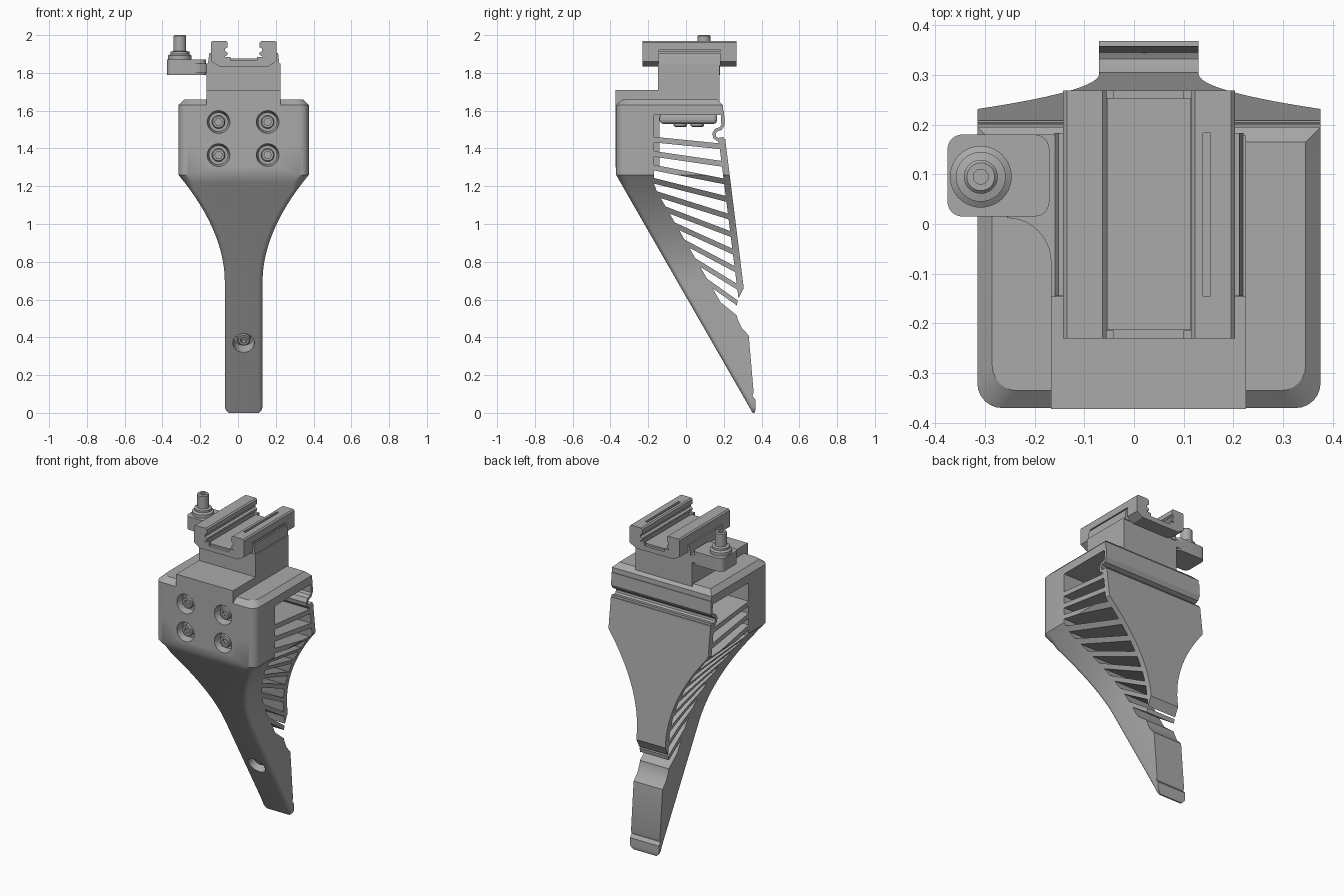
import bpy, bmesh, math
from mathutils import Vector

cube = bpy.data.objects.get("Cube")
if cube:
    bpy.data.objects.remove(cube, do_unlink=True)

CX = 0.03  # symmetry plane of the body
grey = bpy.data.materials.new("machined grey")
grey.use_nodes = True
tone = (0.4, 0.4, 0.4, 1)
grey.diffuse_color = tone
grey.node_tree.nodes["Principled BSDF"].inputs["Base Color"].default_value = tone


def finish(bm, name, bevel=0, segments=3):
    bmesh.ops.recalc_face_normals(bm, faces=bm.faces)
    mesh = bpy.data.meshes.new(name)
    bm.to_mesh(mesh)
    bm.free()
    ob = bpy.data.objects.new(name, mesh)
    bpy.context.collection.objects.link(ob)
    mesh.materials.append(grey)
    if bevel:
        mod = ob.modifiers.new("bevel", 'BEVEL')
        mod.width, mod.segments = bevel, segments
    return ob


def activate(ob):
    bpy.ops.object.select_all(action='DESELECT')
    ob.select_set(True)
    bpy.context.view_layer.objects.active = ob


def smooth(ob):
    activate(ob)
    bpy.ops.object.shade_smooth_by_angle(angle=math.radians(30))


def loft(bm, rings):
    rows = [[bm.verts.new(p) for p in ring] for ring in rings]
    n = len(rows[0])
    for a, b in zip(rows, rows[1:]):
        for i in range(n):
            bm.faces.new((a[i], a[(i + 1) % n], b[(i + 1) % n], b[i]))
    bm.faces.new(rows[0])
    bm.faces.new(rows[-1])


def prism(bm, pts, axis, lo, hi):
    """Extrude a 2D outline along x, y or z."""
    place = {'x': lambda a, b, t: (t, a, b), 'y': lambda a, b, t: (a, t, b),
             'z': lambda a, b, t: (a, b, t)}[axis]
    loft(bm, [[place(a, b, t) for a, b in pts] for t in (lo, hi)])


def prism_object(name, pts, axis, lo, hi, bevel=0, segments=3):
    bm = bmesh.new()
    prism(bm, pts, axis, lo, hi)
    return finish(bm, name, bevel, segments)


def box(name, x, y, z, bevel=0, segments=3):
    pts = [(x[0], y[0]), (x[1], y[0]), (x[1], y[1]), (x[0], y[1])]
    return prism_object(name, pts, 'z', *z, bevel, segments)


def turned(name, origin, direction, profile, sides=40):
    """Solid of (radius, distance) rings along a direction."""
    rot = Vector(direction).to_track_quat('Z', 'Y')
    bm = bmesh.new()
    loft(bm, [[Vector(origin) + rot @ Vector((r * math.cos(k * math.tau / sides),
                                              r * math.sin(k * math.tau / sides), d))
               for k in range(sides)] for r, d in profile])
    return finish(bm, name)


def cut(targets, cutter):
    cutter.hide_render = True
    for ob in targets:
        mod = ob.modifiers.new("cut", 'BOOLEAN')
        mod.operation, mod.solver, mod.object = 'DIFFERENCE', 'EXACT', cutter
        activate(ob)
        bpy.ops.object.modifier_apply(modifier=mod.name)
    bpy.data.objects.remove(cutter, do_unlink=True)


def lerp_table(table, z):
    for (z0, v0), (z1, v1) in zip(table, table[1:]):
        if z <= z1:
            return v0 + (v1 - v0) * (z - z0) / (z1 - z0)
    return table[-1][1]


# Main grip: horizontal sections with rounded front corners
FRONT = [(0, 0.353), (1.26, -0.37), (1.63, -0.37), (1.66, -0.335)]
BACK = [(0, 0.362), (0.015, 0.368), (0.07, 0.368), (0.09, 0.352), (0.11, 0.358), (0.41, 0.332),
        (0.45, 0.295), (0.5, 0.272), (0.55, 0.265), (0.6, 0.275), (0.64, 0.295),
        (0.66, 0.306), (1.43, 0.21), (1.55, 0.198), (1.63, 0.195), (1.66, 0.165)]


def half_width(z):
    if z > 1.63:
        return 0.345 - (z - 1.63)
    if z < 0.03:
        return 0.08 + 0.02 * math.sqrt(z / 0.03)
    return 0.1 + 0.245 * min(1, max(0, (z - 0.7) / 0.56)) ** 1.9


levels = sorted({z for z, _ in FRONT + BACK} | {0.03} | {0.7 + 0.04 * i for i in range(14)})
rings = []
for z in levels:
    yf, yb, w = lerp_table(FRONT, z), lerp_table(BACK, z), half_width(z)
    r = min(0.05 if z > 1.2 else 0.025, 0.6 * (yb - yf))
    arc = [(w - r + r * math.sin(a), yf + r - r * math.cos(a))
           for a in (k * math.pi / 12 for k in range(7))]
    half = arc + [(w, yb)]
    rings.append([(CX + x, y, z) for x, y in half] + [(CX - x, y, z) for x, y in reversed(half)])
bm = bmesh.new()
loft(bm, rings)
grip = finish(bm, "grip_body")

# Open bay below the cap, and slots that leave slanted ribs
RIBS = 11


def rib_z(i, y):
    back_z = 1.412 - 0.093 * i
    slope = 0.1 + 0.042 * i + 0.0028 * i * i
    return back_z + slope * (back_y(back_z) - y)


def back_y(z):
    return 0.175 + (1.43 - z) * 0.125


def wall_y(z):
    return max(-0.17, -0.17 + (1.2 - z) * 0.575)


def rib_end(i, offset, edge):
    y = edge(1.412 - 0.093 * i)
    for _ in range(25):
        y = 0.5 * (y + edge(rib_z(i, y) + offset))
    return (y, rib_z(i, y) + offset)


bm = bmesh.new()
T = 0.015
prism(bm, [(-0.17, 1.578), (0.5, 1.578), (0.5, 1.45), (0.16, 1.45), rib_end(0, T, back_y),
           rib_end(0, T, wall_y)], 'x', -1, 1)
for i in range(RIBS - 1):
    pts = [rib_end(i, -T, wall_y), rib_end(i, -T, back_y),
           rib_end(i + 1, T, back_y), rib_end(i + 1, T, wall_y)]
    if pts[1][0] - pts[0][0] > 0.02 and pts[2][0] - pts[3][0] > 0.004:
        prism(bm, pts, 'x', -1, 1)
cut([grip], finish(bm, "slot_cutter"))

# Front bracket and mounting block
bracket = box("front_bracket", (-0.167, 0.225), (-0.372, -0.14), (1.3, 1.71))
block = box("mounting_block", (-0.167, 0.225), (-0.147, 0.178), (1.62, 1.85))

# Four recessed front bolts
for x in (-0.103, 0.157):
    for z in (1.365, 1.54):
        cut([grip, bracket], turned("recess", (x, -0.375, z), (0, 1, 0),
                                    [(0.062, -0.01), (0.06, 0.004), (0.05, 0.05)]))
        bolt = turned("front_bolt", (x, -0.325, z), (0, -1, 0), [(0.035, -0.02), (0.035, 0.028), (0.03, 0.033)])
        cut([bolt], turned("socket", (x, -0.37, z), (0, 1, 0), [(0.02, 0), (0.02, 0.03)], 6))

# Lower recessed bolt, square to the sloping front
inward = Vector((0, 0.867, 0.498))
spot = Vector((CX, lerp_table(FRONT, 0.37), 0.37))
cut([grip], turned("recess", spot, inward, [(0.058, -0.04), (0.055, 0.07)]))
lower = turned("lower_bolt", spot + inward * 0.08, -inward, [(0.035, 0), (0.035, 0.045), (0.03, 0.05)])
cut([lower], turned("socket", spot + inward * 0.02, inward, [(0.018, 0), (0.018, 0.04)], 6))

# Spring strip joining the cap to the back plate
path = [Vector(p) for p in ((0.192, 1.6), (0.196, 1.525), (0.184, 1.506), (0.158, 1.496),
                            (0.148, 1.478), (0.152, 1.458), (0.17, 1.447), (0.2, 1.452))]
left, right = [], []
for k, p in enumerate(path):
    d = (path[min(k + 1, len(path) - 1)] - path[max(k - 1, 0)]).normalized()
    n = Vector((-d.y, d.x)) * 0.009
    left.append(p + n)
    right.append(p - n)
spring = prism_object("spring_strip", left + right[::-1], 'x', CX - 0.345, CX + 0.345)

# Plate and bolts under the cap
box("under_plate", (CX - 0.19, CX + 0.19), (-0.14, 0.165), (1.53, 1.585), 0.02)
for x in (CX - 0.1, CX + 0.1):
    for y in (-0.03, 0.06):
        smooth(turned("under_bolt", (x, y, 1.54), (0, 0, -1), [(0.035, 0), (0.035, 0.02), (0.028, 0.026)]))

# Rail clamp with a stepped channel
half = [(0.13, 1.835), (0.173, 1.86), (0.173, 1.962), (0.165, 1.97), (0.093, 1.97), (0.085, 1.962),
        (0.085, 1.935), (0.098, 1.928), (0.098, 1.915), (0.085, 1.908), (0.085, 1.895),
        (0.1, 1.888), (0.1, 1.865)]
rail = prism_object("rail_clamp", [(CX + x, z) for x, z in half] +
                    [(CX - x, z) for x, z in reversed(half)], 'y', -0.23, 0.268)
cut([rail], box("groove", (0.139, 0.154), (-0.145, 0.183), (1.955, 2)))
cut([rail], box("side_groove", (0.195, 0.3), (-0.145, 0.183), (1.912, 1.92)))
for side in (-1, 1):
    prism_object("rail_jaw", [(CX + side * a, z) for a, z in
                 ((0.15, 1.84), (0.19, 1.84), (0.182, 1.905), (0.15, 1.905))], 'y', -0.145, 0.183)
    for y in (-0.222, 0.26):
        box("channel_stop", sorted((CX + side * 0.07, CX + side * 0.11)), (y - 0.008, y + 0.008), (1.86, 1.885))
box("channel_floor", (CX - 0.084, CX + 0.084), (-0.213, 0.252), (1.85, 1.875))

# Side arm with a fillet into the block
curve = [(-0.255 + 0.088 * math.sin(a), -0.076 + 0.088 * math.cos(a))
         for a in (k * math.pi / 20 for k in range(11))]
prism_object("arm_fillet", curve + [(-0.16, -0.076), (-0.16, 0.18), (-0.255, 0.18)], 'z', 1.8, 1.85)
corners = [(-0.345, 0.045, 180), (-0.2, 0.045, 270), (-0.2, 0.15, 0), (-0.345, 0.15, 90)]
pad = [(x + 0.03 * math.cos(math.radians(a + s)), y + 0.03 * math.sin(math.radians(a + s)))
       for x, y, a in corners for s in range(0, 91, 15)]
arm = prism_object("side_arm", pad, 'z', 1.79, 1.872)

# Turned post on the arm
post = turned("side_post", (-0.308, 0.095, 0), (0, 0, 1),
              [(0.062, 1.87), (0.062, 1.892), (0.05, 1.9), (0.05, 1.912), (0.034, 1.916),
               (0.034, 1.994), (0.028, 2.0)])
cut([post], turned("bore", (-0.308, 0.095, 1.97), (0, 0, 1), [(0.015, 0), (0.015, 0.1)], 24))

for ob in (grip, bracket, spring, lower, arm, post):
    smooth(ob)
